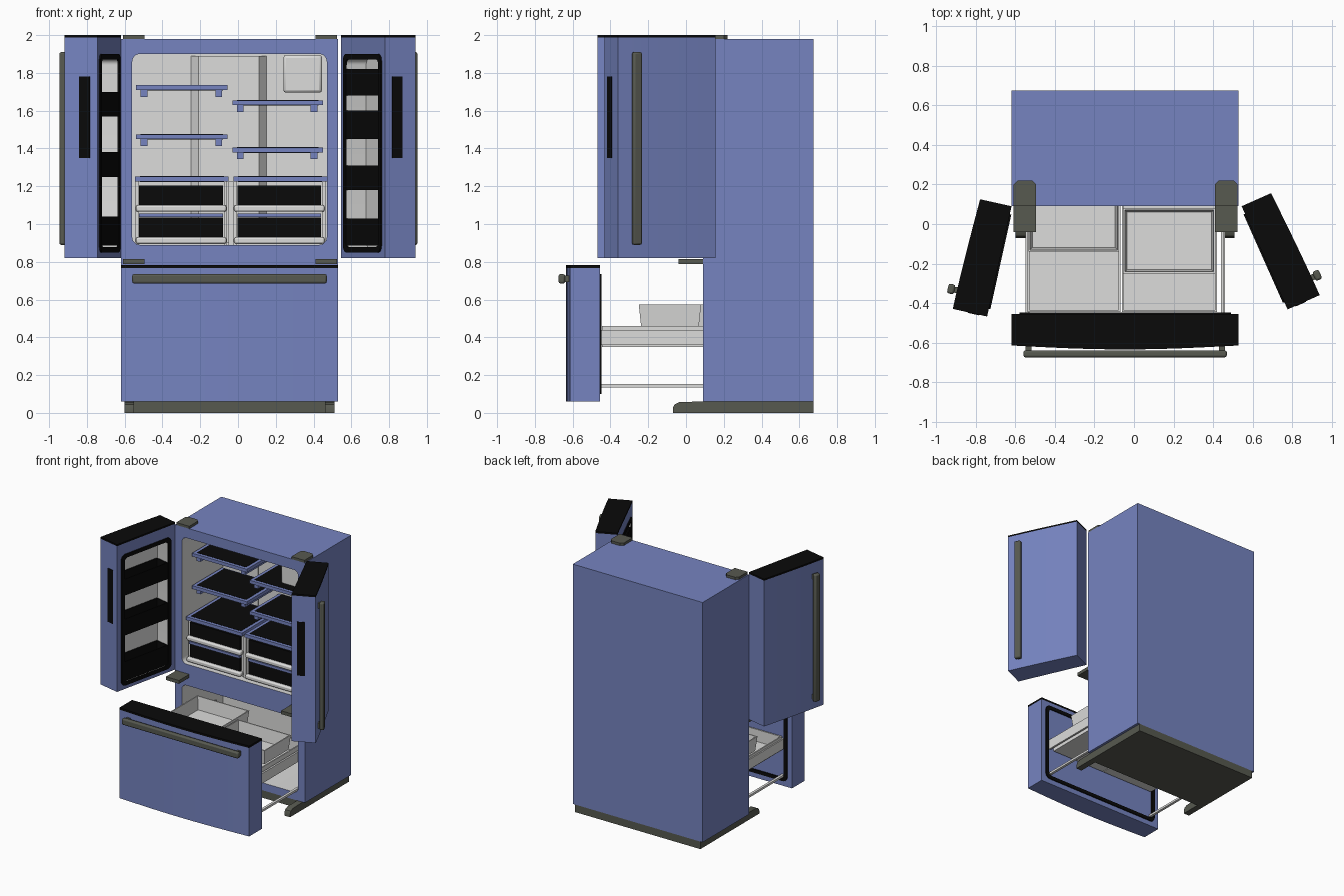
import bpy, bmesh, math
from mathutils import Matrix, Vector

if "Cube" in bpy.data.objects:
    bpy.data.objects.remove(bpy.data.objects["Cube"])


def material(name, r, g, b):
    m = bpy.data.materials.new(name)
    m.use_nodes = True
    m.diffuse_color = (r, g, b, 1)
    node = m.node_tree.nodes["Principled BSDF"]
    node.inputs["Base Color"].default_value = (r, g, b, 1)
    node.inputs["Roughness"].default_value = 0.6
    return m


BLUE = material("slate blue", 0.18, 0.23, 0.53)
WHITE = material("liner white", 0.72, 0.72, 0.71)
BLACK = material("black", 0.003, 0.003, 0.003)
GREY = material("olive grey", 0.095, 0.1, 0.08)
parts = []


def finish(name, bm, mat, bevel=0):
    bmesh.ops.recalc_face_normals(bm, faces=bm.faces)
    mesh = bpy.data.meshes.new(name)
    bm.to_mesh(mesh)
    bm.free()
    obj = bpy.data.objects.new(name, mesh)
    bpy.context.collection.objects.link(obj)
    mesh.materials.append(mat)
    if bevel:
        mod = obj.modifiers.new("bevel", "BEVEL")
        mod.width, mod.segments = bevel, 2
    parts.append(obj)
    return obj


def box(name, x, y, z, mat, bevel=0):
    """Box from three (low, high) ranges."""
    bm = bmesh.new()
    bmesh.ops.create_cube(bm, size=1)
    for v in bm.verts:
        v.co = [sum(r) / 2 + c * abs(r[1] - r[0]) for r, c in zip((x, y, z), v.co)]
    return finish(name, bm, mat, bevel)


def place(axis, p, t):
    return {"x": (t, p[0], p[1]), "y": (p[0], t, p[1]), "z": (p[0], p[1], t)}[axis]


def prism(name, pts, axis, a, b, mat, bevel=0):
    """Extrude a flat outline along an axis."""
    bm = bmesh.new()
    face = bm.faces.new([bm.verts.new(place(axis, p, a)) for p in pts])
    ext = bmesh.ops.extrude_face_region(bm, geom=[face])["geom"]
    shift = Vector(place(axis, (0, 0), b - a))
    bmesh.ops.translate(bm, vec=shift, verts=[g for g in ext if isinstance(g, bmesh.types.BMVert)])
    return finish(name, bm, mat, bevel)


def rounded(x, z, r, n=5):
    """Rounded rectangle outline."""
    x, z = sorted(x), sorted(z)
    pts = []
    for i, (cx, cz) in enumerate([(x[1] - r, z[1] - r), (x[0] + r, z[1] - r),
                                  (x[0] + r, z[0] + r), (x[1] - r, z[0] + r)]):
        for k in range(n + 1):
            a = math.pi / 2 * (i + k / n)
            pts.append((cx + r * math.cos(a), cz + r * math.sin(a)))
    return pts


def gasket(name, x, z, w, y0, y1):
    """Rounded rectangular ring facing along y."""
    x, z = sorted(x), sorted(z)
    outer = rounded(x, z, 0.04)
    inner = rounded((x[0] + w, x[1] - w), (z[0] + w, z[1] - w), 0.03)
    bm = bmesh.new()
    loops = [[bm.verts.new((p[0], y, p[1])) for p in pts]
             for pts, y in ((outer, y0), (outer, y1), (inner, y1), (inner, y0))]
    n = len(outer)
    for i in range(4):
        for k in range(n):
            a, b = loops[i], loops[(i + 1) % 4]
            bm.faces.new((a[k], a[(k + 1) % n], b[(k + 1) % n], b[k]))
    return finish(name, bm, BLACK)


def tray(name, x, y, z, mat, wall=0.012, taper=0):
    """Open-topped bin with optional draft."""
    obj = box(name, x, y, z, mat)
    bm = bmesh.new()
    bm.from_mesh(obj.data)
    top = max(bm.faces, key=lambda f: f.calc_center_median().z)
    bmesh.ops.inset_region(bm, faces=[top], thickness=wall)
    bm.faces.ensure_lookup_table()
    ext = bmesh.ops.extrude_face_region(bm, geom=[top])["geom"]
    verts = [g for g in ext if isinstance(g, bmesh.types.BMVert)]
    bmesh.ops.delete(bm, geom=[top], context="FACES_ONLY")
    bmesh.ops.translate(bm, vec=(0, 0, -(z[1] - z[0] - wall)), verts=verts)
    for v in bm.verts:
        if v.co.z < sum(z) / 2:
            v.co.x -= math.copysign(taper, v.co.x - sum(x) / 2)
            v.co.y -= math.copysign(taper, v.co.y - sum(y) / 2)
    bmesh.ops.recalc_face_normals(bm, faces=bm.faces)
    bm.to_mesh(obj.data)
    bm.free()
    return obj


def carve(obj, cutters, inside):
    """Cut cavities and line the faces that pass the inside test."""
    bpy.context.view_layer.objects.active = obj
    for c in cutters:
        mod = obj.modifiers.new("cavity", "BOOLEAN")
        mod.object, mod.operation, mod.solver = c, "DIFFERENCE", "EXACT"
        bpy.ops.object.modifier_apply(modifier=mod.name)
        parts.remove(c)
        bpy.data.objects.remove(c)
    if len(obj.data.materials) < 2:
        obj.data.materials.append(WHITE)
    for f in obj.data.polygons:
        f.material_index = 1 if inside(f.center) else 0


# Cabinet with two lined compartments
cabinet = box("cabinet", (-0.62, 0.53), (0.09, 0.675), (0.06, 1.98), BLUE)
fridge_cut = prism("fridge_cut", rounded((-0.56, 0.47), (0.89, 1.9), 0.04), "y", 0.05, 0.61, WHITE)
freezer_cut = prism("freezer_cut", rounded((-0.56, 0.47), (0.12, 0.72), 0.04), "y", 0.05, 0.61, WHITE)
carve(cabinet, [fridge_cut, freezer_cut],
      lambda c: 0.1 < c.y < 0.65 and -0.6 < c.x < 0.51 and 0.08 < c.z < 1.95)
prism("back_duct", [(-0.25, 0.61), (-0.21, 0.56), (0.11, 0.56), (0.15, 0.61)], "z", 0.9, 1.89, WHITE)
box("ice_maker", (0.24, 0.445), (0.2, 0.6), (1.695, 1.895), WHITE, 0.015)

# Plinth, feet and hinges
box("plinth", (-0.6, 0.51), (0.09, 0.675), (0, 0.06), GREY)
toe = [(0.1, 0), (-0.07, 0), (-0.07, 0.025), (-0.06, 0.045), (-0.035, 0.058), (0.1, 0.06)]
for side, x in (("right", -0.6), ("left", 0.46)):
    prism(side + "_foot", toe, "x", x, x + 0.05, GREY)
for side, x in (("right", -0.61), ("left", 0.41)):
    c = 0.02
    plate = [(x, 0.09), (x + 0.115, 0.09), (x + 0.115, 0.22 - c), (x + 0.115 - c, 0.22),
             (x + c, 0.22), (x, 0.22 - c)]
    prism(side + "_upper_hinge", plate, "z", 1.98, 2.0, GREY)
    box(side + "_lower_hinge", (x, x + 0.115), (-0.04, 0.09), (0.788, 0.815), GREY)

# Shelves with dark glass and brackets
for x0, x1, levels in ((-0.54, -0.055, (1.735, 1.475)), (-0.03, 0.45, (1.655, 1.405))):
    for z in levels:
        box("shelf_frame", (x0, x1), (0.19, 0.57), (z - 0.026, z), BLUE)
        box("shelf_glass", (x0 + 0.025, x1 - 0.025), (0.215, 0.56), (z - 0.028, z + 0.002), BLACK)
        for x in (x0 + 0.025, x1 - 0.065):
            box("shelf_bracket", (x, x + 0.035), (0.21, 0.57), (z - 0.062, z - 0.02), BLUE)

# Crisper drawers below a fixed shelf
for x0, x1 in ((-0.545, -0.05), (-0.025, 0.47)):
    box("crisper_shelf_frame", (x0, x1), (0.12, 0.57), (1.225, 1.252), BLUE)
    box("crisper_shelf_glass", (x0 + 0.025, x1 - 0.025), (0.145, 0.56), (1.223, 1.254), BLACK)
    for x in (x0, x1 - 0.025):
        box("crisper_frame", (x, x + 0.018), (0.15, 0.57), (0.89, 1.225), WHITE)
    for z in (0.895, 1.065):
        box("crisper_front", (x0 + 0.022, x1 - 0.03), (0.14, 0.55), (z + 0.035, z + 0.14), BLACK)
        box("crisper_lip", (x0 + 0.005, x1 - 0.012), (0.115, 0.16), (z, z + 0.035), WHITE, 0.01)
    box("crisper_divider", (x0 + 0.022, x1 - 0.03), (0.13, 0.55), (1.036, 1.056), BLUE)
box("centre_divider", (-0.05, -0.025), (0.14, 0.57), (0.89, 1.225), WHITE)

# Swung-open doors, built closed around the hinge and then rotated
W = 0.572
doors = (("right", 1, (-0.62, 0.09), -102.5, ((1.57, 1.7), (1.25, 1.38), (0.885, 1.04))),
         ("left", -1, (0.545, 0.09), 114, ((1.68, 1.82), (1.45, 1.6), (1.18, 1.31), (0.885, 1.03))))
for side, s, hinge, angle, bins in doors:
    first = len(parts)
    curve = [(s * W * t / 8, -0.163 - 0.015 * math.sin(t / 8 * math.pi / 2)) for t in range(9)]
    outline = [(s * W, 0), (0, 0)] + curve
    door = prism(side + "_door", outline, "z", 0.82, 1.987, BLUE)
    cut = prism("door_cut", rounded((s * 0.07, s * 0.505), (0.878, 1.872), 0.03), "y", -0.115, 0.05, WHITE)
    carve(door, [cut], lambda c: -0.12 < c.y < -0.01 and 0.06 < s * c.x < 0.52 and 0.85 < c.z < 1.9)
    prism(side + "_door_cap", outline, "z", 1.987, 2.0, BLACK)
    gasket(side + "_door_gasket", (s * 0.042, s * 0.532), (0.85, 1.9), 0.029, -0.002, 0.008)
    for z in bins:
        tray(side + "_door_bin", (s * 0.075, s * 0.5), (-0.113, 0.004), z, BLACK)
    box(side + "_door_grip", (s * W, s * (W + 0.003)), (-0.1, -0.042), (1.35, 1.78), BLACK)
    box(side + "_door_handle", (s * 0.45, s * 0.5), (-0.225, -0.19), (0.89, 1.91), GREY, 0.01)
    for z in (0.9, 1.86):
        box(side + "_handle_post", (s * 0.46, s * 0.49), (-0.2, -0.165), (z, z + 0.04), GREY)
    swing = Matrix.Translation((*hinge, 0)) @ Matrix.Rotation(math.radians(angle), 4, "Z")
    for obj in parts[first:]:
        obj.matrix_world = swing

# Pulled-out freezer drawer
bow = [(-0.62 + 1.15 * t / 12, -0.615 - 0.02 * math.sin(math.pi * t / 12)) for t in range(13)]
front = [(0.53, -0.455), (-0.62, -0.455)] + bow
prism("drawer_front", front, "z", 0.06, 0.768, BLUE)
prism("drawer_cap", front, "z", 0.768, 0.784, BLACK)
gasket("drawer_gasket", (-0.58, 0.49), (0.1, 0.735), 0.028, -0.457, -0.447)
box("drawer_handle", (-0.56, 0.47), (-0.675, -0.64), (0.685, 0.735), GREY, 0.01)
for x in (-0.55, 0.43):
    box("drawer_handle_post", (x, x + 0.03), (-0.65, -0.61), (0.692, 0.728), GREY)

# Freezer baskets and rails
for x in ((-0.54, -0.068), (-0.062, 0.42)):
    tray("freezer_basket", x, (-0.445, 0.25), (0.35, 0.46), WHITE, 0.014)
tray("right_freezer_tray", (-0.535, -0.075), (-0.14, 0.25), (0.46, 0.575), WHITE, 0.012, 0.012)
tray("left_freezer_tray", (-0.055, 0.412), (-0.25, 0.08), (0.46, 0.575), WHITE, 0.012, 0.012)
for x in (-0.55, 0.44):
    box("lower_rail", (x, x + 0.02), (-0.455, 0.5), (0.135, 0.152), WHITE)
    box("upper_rail", (x, x + 0.015), (-0.455, 0.5), (0.36, 0.44), WHITE)

# Smooth the curved surfaces, keep the edges crisp
for obj in parts:
    obj.select_set(True)
bpy.context.view_layer.objects.active = cabinet
bpy.ops.object.shade_smooth_by_angle(angle=math.radians(30))
